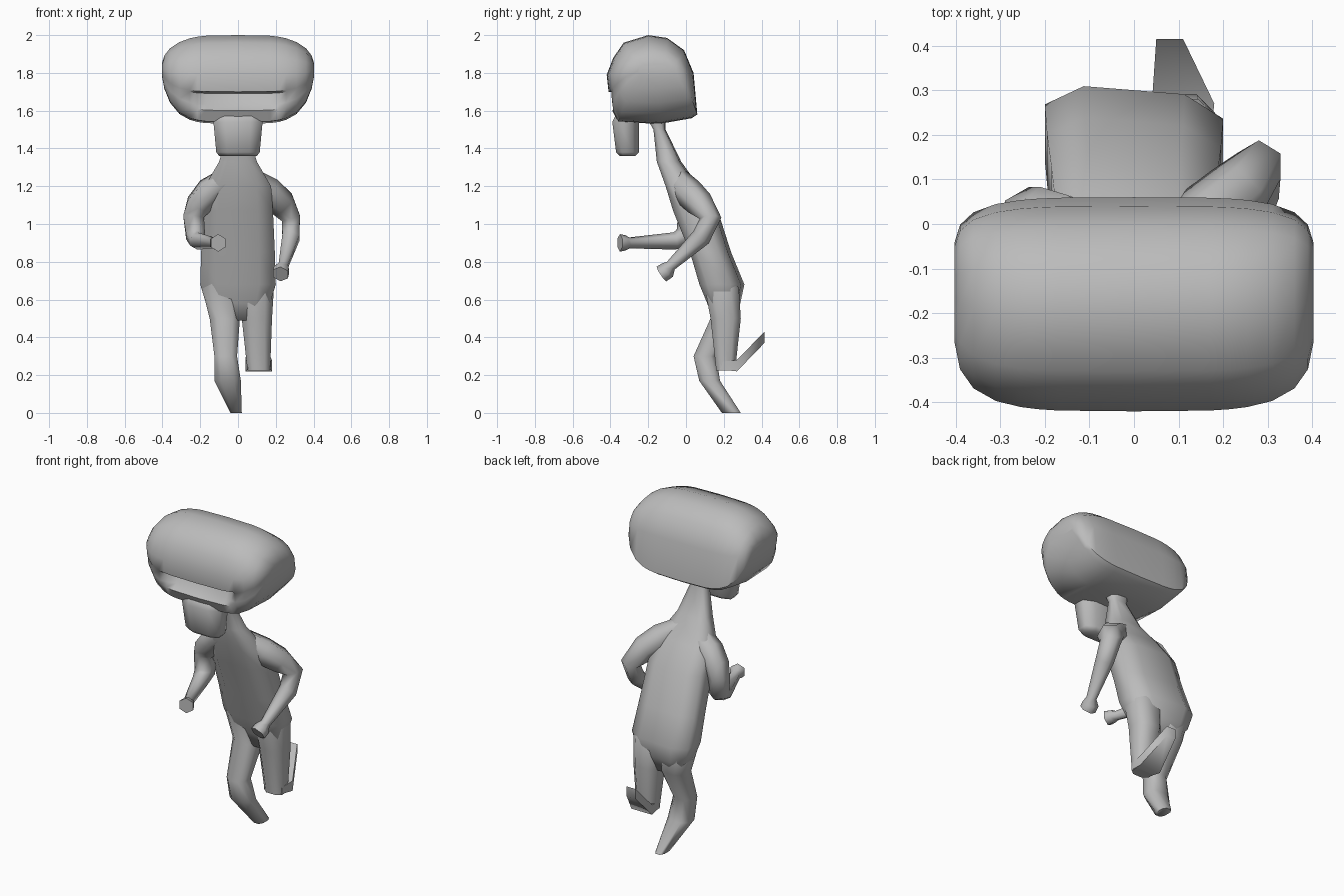
import bpy, bmesh, math
from mathutils import Vector

cube = bpy.data.objects.get("Cube")
if cube:
    bpy.data.objects.remove(cube)

grey = bpy.data.materials.new("plain_grey")
grey.use_nodes = True
grey.diffuse_color = (0.5, 0.5, 0.5, 1)
grey.node_tree.nodes["Principled BSDF"].inputs["Base Color"].default_value = grey.diffuse_color


def loft(name, rings, angle=70):
    """Skin a closed surface over rings of points."""
    bm = bmesh.new()
    loops = [[bm.verts.new(point) for point in ring] for ring in rings]
    for lower, upper in zip(loops, loops[1:]):
        for i in range(len(lower)):
            bm.faces.new((lower[i - 1], lower[i], upper[i], upper[i - 1]))
    bm.faces.new(loops[0])
    bm.faces.new(loops[-1])
    bmesh.ops.recalc_face_normals(bm, faces=bm.faces)
    mesh = bpy.data.meshes.new(name)
    bm.to_mesh(mesh)
    bm.free()
    mesh.materials.append(grey)
    obj = bpy.data.objects.new(name, mesh)
    bpy.context.collection.objects.link(obj)
    bpy.ops.object.select_all(action="DESELECT")
    obj.select_set(True)
    bpy.context.view_layer.objects.active = obj
    bpy.ops.object.shade_smooth_by_angle(angle=math.radians(angle))


def oval(centre, u, v, sides=8, power=1):
    """Flat-sided oval spanned by half-axes u and v; a low power is boxier."""
    fit = math.cos(math.pi / sides) ** -power

    def bulge(value):
        return math.copysign(abs(value) ** power, value) * fit

    angles = [math.tau * (i + 0.5) / sides for i in range(sides)]
    return [Vector(centre) + u * bulge(math.cos(a)) + v * bulge(math.sin(a)) for a in angles]


def column(name, levels, twist=0, power=0.75):
    """Loft of level slices: height, x centre, half width, y centre, half depth."""
    loft(name, [oval((x, y, z), Vector((width, twist * width, 0)),
                     Vector((0, depth, 0)), power=power)
                for z, x, width, y, depth in levels])


def limb(name, path):
    """Six-sided tube along a path of x, y, z and radius."""
    centres = [Vector(station[:3]) for station in path]
    rings = []
    for i, station in enumerate(path):
        before, after = centres[max(i - 1, 0)], centres[min(i + 1, len(path) - 1)]
        along = (after - before).normalized()
        side = Vector((1, 0, 0))
        side = (side - along * side.dot(along)).normalized()
        rings.append(oval(centres[i], side * station[3],
                          along.cross(side) * station[3], sides=6))
    loft(name, rings)


# Head: one side profile swept across x, rounded at both ends,
# with part of the front pushed back to make the face slot
skull = [(-.42, 1.79), (-.385, 1.88), (-.33, 1.96), (-.2, 2), (-.1, 1.985), (-.01, 1.92),
         (.04, 1.8), (.06, 1.58), (.03, 1.56), (-.14, 1.53), (-.36, 1.54), (-.39, 1.6)]
slot_floor, slot_back, slot_brow = (-.4, 1.63), (-.405, 1.69), (-.41, 1.7)
half_width, pivot_y, pivot_z = .405, -.13, 1.78


def head_slice(x):
    reach = abs(x) / half_width
    height = math.sqrt(1 - reach ** 4)
    depth = height ** .4
    inset = min(1, max(0, (.25 - abs(x)) / .07))
    face = [(slot_floor[0] + .045 * inset, slot_floor[1]),
            (slot_back[0] + .075 * inset, slot_back[1]), slot_brow]
    return [(x, pivot_y + (y - pivot_y) * depth,
             pivot_z + .04 * reach ** 8 + (z - pivot_z) * height) for y, z in skull + face]


right_side = [-.403, -.39, -.36, -.31, -.255, -.215, -.17]
loft("head", [head_slice(x) for x in right_side + [0] + [-x for x in reversed(right_side)]],
     angle=55)

# Nose hanging from the lower lip
column("nose", [(1.6, 0, .15, -.3, .06), (1.54, 0, .13, -.32, .07),
                (1.38, 0, .115, -.31, .06), (1.36, 0, .1, -.31, .04)])

# Leaning torso with the neck, narrowing between the legs
column("torso", [(1.57, 0, .06, -.16, .05), (1.5, 0, .05, -.14, .03),
                 (1.33, 0, .1, -.09, .06), (1.2, 0, .175, -.02, .08),
                 (1.07, 0, .185, .05, .11), (.85, 0, .195, .13, .1),
                 (.68, 0, .2, .19, .11), (.58, 0, .17, .2, .08),
                 (.49, 0, .09, .2, .05)], twist=-.08, power=.65)

# Standing leg with its tapered foot
column("right_leg", [(.8, -.09, .06, .15, .05), (.66, -.09, .1, .195, .09),
                     (.5, -.07, .08, .2, .07), (.3, -.065, .06, .1, .06),
                     (.17, -.055, .07, .125, .055), (0, -.01, .03, .24, .05)])

# Raised leg: thigh, then a thin shin folded back
column("left_thigh", [(.8, .09, .06, .15, .05), (.66, .095, .095, .19, .09),
                      (.5, .1, .08, .21, .08), (.225, .11, .06, .21, .05)])


def shin_slice(x, y, z, width, height):
    return oval((x, y, z), Vector((width, 0, 0)), Vector((0, 0, height)), sides=4)


loft("left_shin", [shin_slice(.11, .18, .25, .06, .02), shin_slice(.11, .27, .25, .07, .03),
                   shin_slice(.08, .415, .4, .03, .03)])

# Arms rising out of the shoulders, each ending in a small flared fist
limb("left_arm", [(.05, -.05, 1.25, .05), (.16, .01, 1.17, .07), (.23, .07, 1.11, .065),
                  (.28, .13, 1.03, .05), (.28, .08, .93, .045), (.24, -.08, .78, .025),
                  (.23, -.1, .755, .04), (.225, -.13, .735, .04)])
limb("right_arm", [(-.05, -.05, 1.25, .05), (-.15, -.01, 1.17, .07), (-.21, .01, 1.1, .065),
                   (-.235, .02, 1.04, .055), (-.225, 0, .94, .05), (-.215, -.06, .91, .04),
                   (-.125, -.3, .9, .025), (-.115, -.32, .9, .035), (-.105, -.35, .9, .04)])
